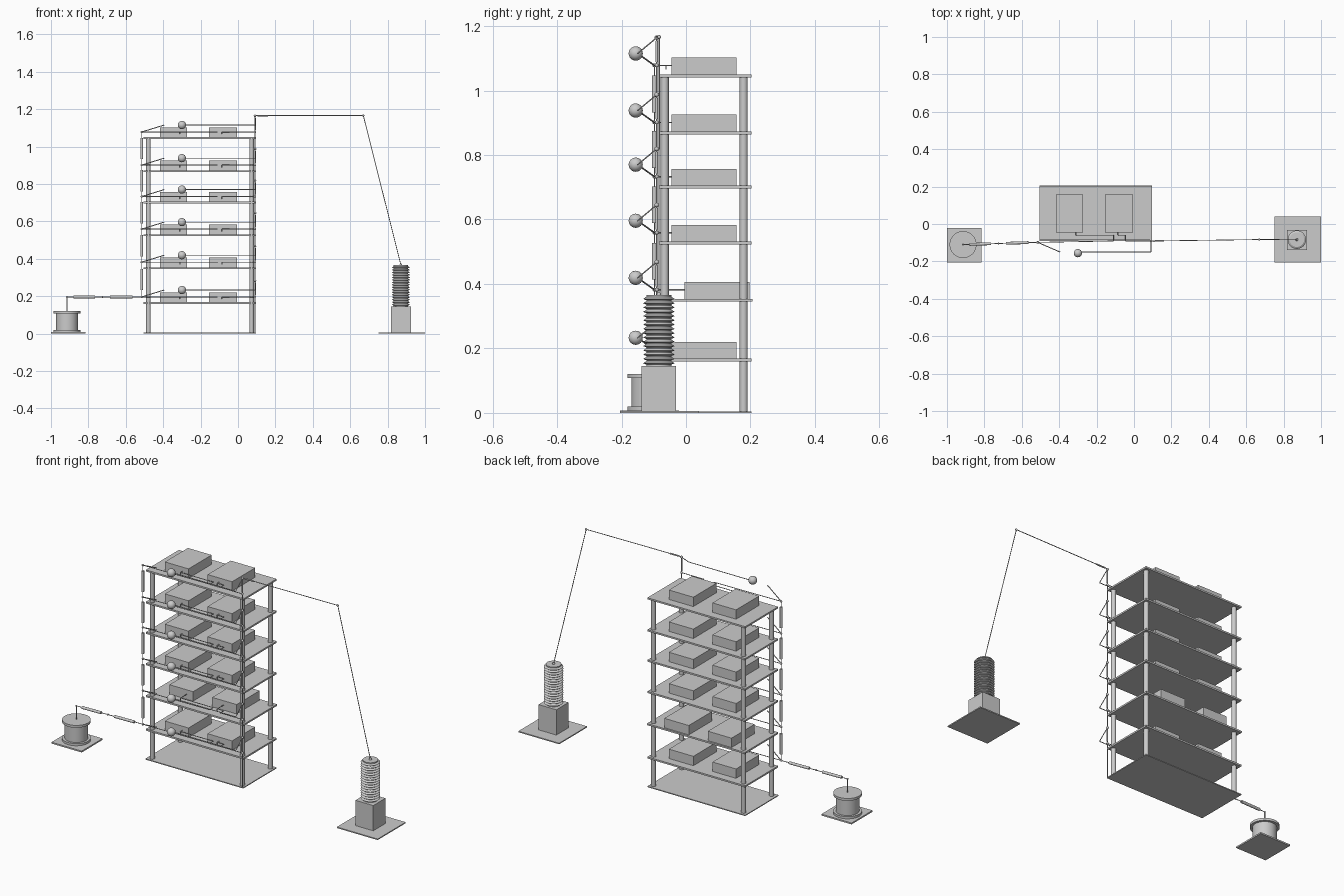
import bpy, bmesh, math
from mathutils import Vector

if "Cube" in bpy.data.objects:
    bpy.data.objects.remove(bpy.data.objects["Cube"])


def finish(name, bm, smooth=False):
    me = bpy.data.meshes.new(name)
    bmesh.ops.recalc_face_normals(bm, faces=bm.faces[:])
    bm.to_mesh(me)
    bm.free()
    ob = bpy.data.objects.new(name, me)
    bpy.context.collection.objects.link(ob)
    if smooth:
        bpy.context.view_layer.objects.active = ob
        ob.select_set(True)
        bpy.ops.object.shade_smooth_by_angle(angle=math.radians(35))
        ob.select_set(False)
    return ob


def box(name, x, y, z):
    bm = bmesh.new()
    bmesh.ops.create_cube(bm, size=1)
    for v in bm.verts:
        for i, (a, b) in enumerate((x, y, z)):
            v.co[i] = a if v.co[i] < 0 else b
    return finish(name, bm)


def add_rod(bm, a, b, r, n=8):
    a, b = Vector(a), Vector(b)
    d = b - a
    m = d.to_track_quat('Z', 'Y').to_matrix().to_4x4()
    m.translation = (a + b) / 2
    bmesh.ops.create_cone(bm, cap_ends=True, segments=n, radius1=r, radius2=r,
                          depth=d.length, matrix=m)


def rod(name, a, b, r, n=12):
    bm = bmesh.new()
    add_rod(bm, a, b, r, n)
    return finish(name, bm, True)


def wire(name, pts, r=0.002):
    bm = bmesh.new()
    for a, b in zip(pts, pts[1:]):
        add_rod(bm, a, b, r)
    return finish(name, bm, True)


def ball(name, p, r, n=12):
    bm = bmesh.new()
    bmesh.ops.create_uvsphere(bm, u_segments=n * 2, v_segments=n, radius=r)
    bmesh.ops.translate(bm, verts=bm.verts, vec=p)
    return finish(name, bm, True)


def lathe(name, profile, centre, n=32):
    bm = bmesh.new()
    vs = [bm.verts.new((r, 0, z)) for r, z in profile]
    es = [bm.edges.new(p) for p in zip(vs, vs[1:])]
    bmesh.ops.spin(bm, geom=vs + es, cent=(0, 0, 0), axis=(0, 0, 1),
                   angle=math.tau, steps=n)
    bmesh.ops.remove_doubles(bm, verts=bm.verts, dist=1e-5)
    bmesh.ops.translate(bm, verts=bm.verts, vec=centre)
    return finish(name, bm, True)


LX, LY = -0.515, -0.098     # left resistor column
RX, RY = 0.091, -0.091      # right lead column
shelves = [0.168, 0.354, 0.531, 0.705, 0.873, 1.05]

# Rack: base sheet and four posts
box("rack_base", (-0.505, 0.095), (-0.09, 0.203), (0, 0.005))
for x in (-0.479, 0.073):
    for y in (-0.066, 0.179):
        rod("rack_post", (x, y, 0), (x, y, 1.045), 0.0125, 16)

for i, z in enumerate(shelves):
    dy = 0.04 if i == 1 else 0
    box("shelf", (-0.505, 0.095), (-0.086, 0.206 if i == 1 else 0.203), (z - 0.009, z))
    # Two capacitor blocks per shelf
    for x in ((-0.417, -0.272), (-0.155, -0.005)):
        box("capacitor", x, (-0.045 + dy, 0.157 + dy), (z, z + 0.052))
    # Charging leads along the front of the shelf
    h, f = z + 0.028, -0.045 + dy
    wire("left_lead", [(LX, LY, h), (-0.11, RY, h), (-0.11, -0.06, h),
                       (-0.31, -0.06, h), (-0.31, f, h)])
    wire("right_lead", [(RX, RY, h), (-0.045, RY, h), (-0.045, -0.06, h),
                        (-0.085, -0.06, h), (-0.085, f, h)])
    for x in (-0.31, -0.085):
        rod("terminal_peg", (x, -0.062, h), (x, -0.062, h - 0.012), 0.002, 8)
    # Spark gap: left prong, ball and long right arm
    s, t = z + 0.065, z + 0.114
    wire("gap_prong", [(LX, LY, h), (-0.395, -0.15, s)], 0.0025)
    ball("gap_ball", (-0.30, -0.156, s), 0.022)
    wire("gap_arm", [(-0.30, -0.15, s), (RX, -0.15, s), (RX, RY, t)])
    # Column joints
    ball("left_joint", (LX, LY, h), 0.006, 6)
    ball("right_joint", (RX, RY, h), 0.006, 6)
    ball("upper_joint", (RX, RY, t), 0.007, 6)
    rod("right_resistor", (RX, RY, h + 0.01), (RX, RY, t - 0.01), 0.004)
    # Left resistor to the next level up
    if i < 5:
        top = shelves[i + 1] + 0.028
        mid = (h + top) / 2
        rod("left_resistor", (LX, LY, mid - 0.057), (LX, LY, mid + 0.057), 0.0075, 16)

wire("left_column_wire", [(LX, LY, shelves[0] + 0.028), (LX, LY, 1.078)])
wire("right_column_wire", [(RX, RY, 0.005), (RX, RY, 1.166)])

# Supply drum on the left
CX, CY = -0.914, -0.11
box("drum_plate", (-1, -0.815), (-0.205, -0.022), (0, 0.008))
lathe("drum", [(0, 0.008), (0.072, 0.008), (0.072, 0.02), (0.059, 0.02), (0.059, 0.108),
               (0.072, 0.108), (0.072, 0.121), (0, 0.121)], (CX, CY, 0), 40)
wire("drum_rod", [(CX, CY, 0.12), (CX, CY, 0.197)], 0.003)
wire("supply_wire", [(CX, CY, 0.196), (LX, LY, 0.196)])
ball("drum_joint", (CX, CY, 0.196), 0.005, 6)


def on_supply(x):
    k = (x - CX) / (LX - CX)
    return (x, CY + k * (LY - CY), 0.196)


for a, b in ((-0.88, -0.765), (-0.685, -0.565)):
    rod("supply_resistor", on_supply(a), on_supply(b), 0.0075, 16)
ball("supply_joint", on_supply(-0.725), 0.005, 6)

# Output insulator on the right
IX, IY = 0.871, -0.084
box("insulator_plate", (0.75, 1.0), (-0.205, 0.04), (0, 0.006))
box("insulator_plinth", (0.817, 0.926), (-0.138, -0.031), (0.006, 0.146))
profile = [(0, 0.146), (0.039, 0.146)]
for k in range(16):
    b = 0.15 + k * 0.0133
    profile += [(0.039, b), (0.049, b + 0.004), (0.039, b + 0.0105)]
profile += [(0.039, 0.366), (0, 0.366)]
lathe("insulator_sheds", profile, (IX, IY, 0))
ball("insulator_terminal", (IX, IY, 0.367), 0.007, 8)

# Output wire from the top of the rack
wire("output_wire", [(RX, RY, 1.166), (0.67, -0.083, 1.166), (IX, IY, 0.367)])
rod("output_resistor", (0.105, -0.091, 1.166), (0.16, -0.09, 1.166), 0.004)
ball("output_corner", (0.67, -0.083, 1.166), 0.006, 6)
